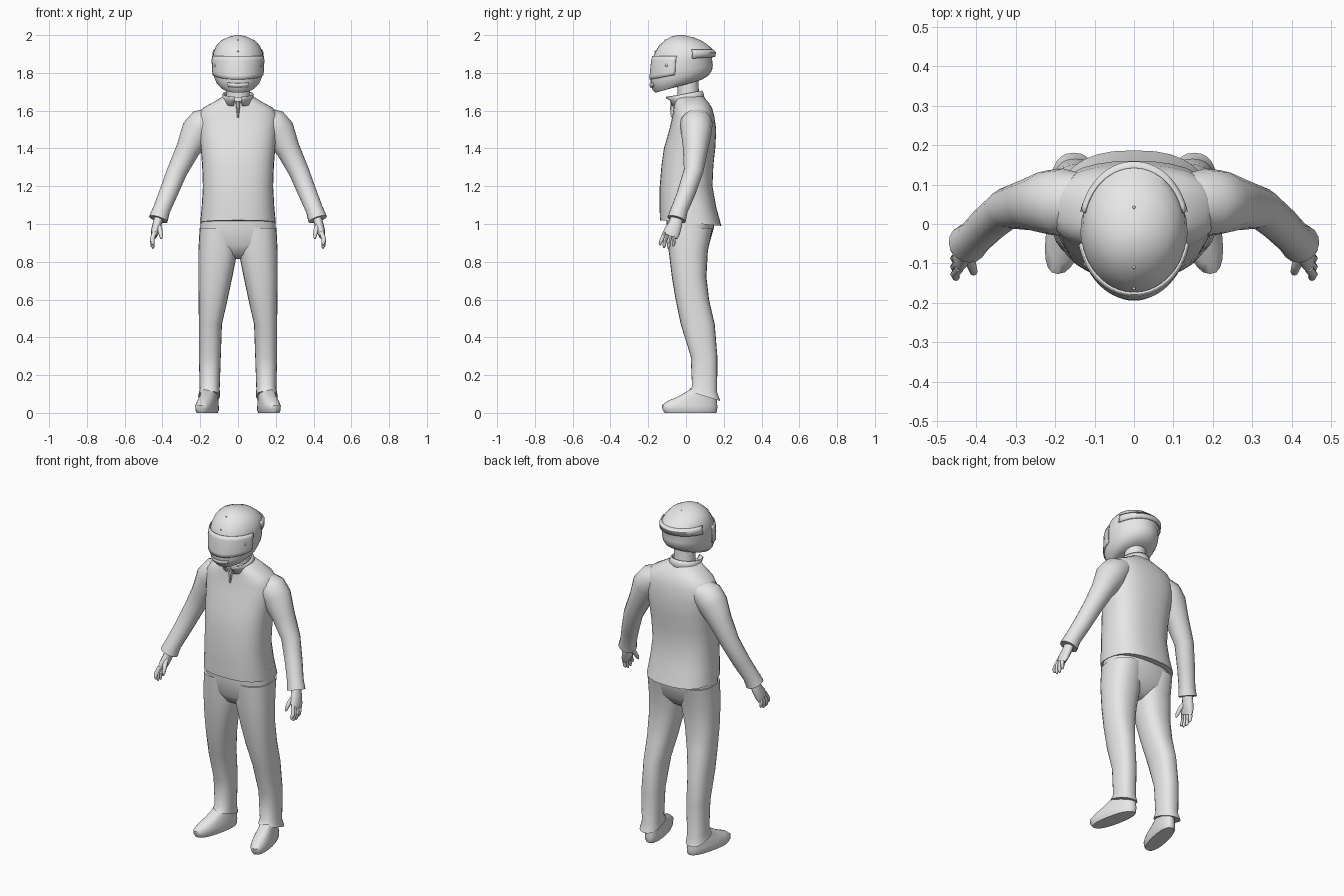
import bpy, bmesh, math
from mathutils import Vector

if "Cube" in bpy.data.objects:
    bpy.data.objects.remove(bpy.data.objects["Cube"], do_unlink=True)

grey = bpy.data.materials.new("plain grey")
grey.use_nodes = True
grey.diffuse_color = (0.8, 0.8, 0.8, 1)
grey.node_tree.nodes["Principled BSDF"].inputs["Base Color"].default_value = (0.8, 0.8, 0.8, 1)


def finish(name, rings, closed=True, caps=True, thick=0, angle=40):
    """Skin a list of point rings into a smooth object."""
    bm = bmesh.new()
    vs = [[bm.verts.new(p) for p in ring] for ring in rings]
    n = len(vs[0])
    for a, b in zip(vs, vs[1:]):
        for i in range(n if closed else n - 1):
            j = (i + 1) % n
            bm.faces.new((a[i], a[j], b[j], b[i]))
    if closed and caps:
        bm.faces.new(vs[0])
        bm.faces.new(vs[-1])
    bmesh.ops.recalc_face_normals(bm, faces=bm.faces)
    me = bpy.data.meshes.new(name)
    bm.to_mesh(me)
    bm.free()
    me.materials.append(grey)
    ob = bpy.data.objects.new(name, me)
    bpy.context.collection.objects.link(ob)
    if thick:
        mod = ob.modifiers.new("thickness", "SOLIDIFY")
        mod.thickness = thick
        mod.offset = 0
    bpy.ops.object.select_all(action="DESELECT")
    bpy.context.view_layer.objects.active = ob
    ob.select_set(True)
    bpy.ops.object.shade_smooth_by_angle(angle=math.radians(angle))
    return ob


def power(v, e):
    return math.copysign(abs(v) ** e, v)


def loft(name, rows, e=1.0, arc=None, side=1, skew=0, n=24, **kw):
    """Rows: centre x, half width, front y, back y, front z, back z."""
    rings = []
    for cx, w, yf, yb, zf, zb in rows:
        ring = []
        for i in range(n):
            a = math.tau * i / n if arc is None else math.radians(arc[0] + (arc[1] - arc[0]) * i / (n - 1))
            s, c = power(math.sin(a), e), power(math.cos(a), e)
            y = (yf + yb) / 2 - (yb - yf) / 2 * c
            z = zf + (zb - zf) * (1 - c) / 2
            ring.append((side * (cx + w * s + skew * y), y, z))
        rings.append(ring)
    return finish(name, rings, closed=arc is None, **kw)


def tube(name, path, side=1, n=16, angle=50):
    """Path: x, y, z, radius across, radius along y."""
    pts = [Vector(p[:3]) for p in path]
    rings = []
    for i, p in enumerate(path):
        t = (pts[min(i + 1, len(pts) - 1)] - pts[max(i - 1, 0)]).normalized()
        u = Vector((0, 1, 0))
        u = (u - t * u.dot(t)).normalized()
        v = t.cross(u)
        ring = []
        for k in range(n):
            a = math.tau * k / n
            q = pts[i] + v * p[3] * math.cos(a) + u * p[4] * math.sin(a)
            ring.append((side * q.x, q.y, q.z))
        rings.append(ring)
    return finish(name, rings, angle=angle)


def dot(name, loc, r):
    tube(name, [(loc[0], loc[1], loc[2] + r * math.cos(a), r * math.sin(a) + 1e-4, r * math.sin(a) + 1e-4)
                for a in (0, .5, 1, 1.57, 2.1, 2.6, math.pi)], n=8)


# Jacket body, with a dropped back hem
loft("jacket_body", [
    (0, .200, -.138, .187, 1.02, .99),
    (0, .192, -.140, .160, 1.10, 1.09),
    (0, .186, -.139, .140, 1.20, 1.20),
    (0, .190, -.130, .145, 1.31, 1.31),
    (0, .197, -.117, .155, 1.40, 1.40),
    (0, .208, -.088, .160, 1.50, 1.50),
    (0, .212, -.072, .150, 1.57, 1.57),
    (0, .185, -.066, .138, 1.615, 1.615),
    (0, .130, -.062, .118, 1.645, 1.645),
    (0, .085, -.058, .092, 1.67, 1.675)], e=.8, n=32)

# Collar standing open at the front, and its short zip
loft("collar", [
    (0, .090, -.075, .098, 1.625, 1.655),
    (0, .080, -.085, .090, 1.655, 1.690),
    (0, .078, -.108, .084, 1.670, 1.705)], arc=(14, 346), thick=.008)
loft("zip", [
    (0, .004, -.080, -.066, 1.565, 1.565),
    (0, .009, -.084, -.055, 1.61, 1.61),
    (0, .013, -.082, -.045, 1.65, 1.65)], n=8)

# Neck
loft("neck", [
    (0, .066, -.045, .078, 1.62, 1.64),
    (0, .060, -.045, .068, 1.70, 1.70),
    (0, .060, -.050, .065, 1.79, 1.79)])

# Trouser seat
loft("trouser_seat", [
    (0, .195, -.105, .150, 1.06, 1.06),
    (0, .200, -.103, .148, .98, .98),
    (0, .200, -.090, .122, .89, .89),
    (0, .150, -.060, .085, .84, .84),
    (0, .060, -.020, .050, .815, .815)], e=.8)

for side, tag in ((1, "left"), (-1, "right")):
    # Trouser leg with a flared, sloping hem
    loft(tag + "_trouser_leg", [
        (.103, .100, -.098, .142, .98, .98),
        (.106, .104, -.092, .116, .86, .86),
        (.120, .090, -.075, .108, .72, .72),
        (.132, .077, -.055, .122, .60, .60),
        (.146, .061, -.028, .152, .47, .47),
        (.149, .058, .025, .166, .30, .30),
        (.150, .053, .032, .165, .14, .11),
        (.153, .058, .012, .181, .115, .063)], e=.85, side=side)
    # Shoe, toe turned out
    loft(tag + "_shoe", [
        (.168, .046, -.112, .160, 0, 0),
        (.168, .052, -.125, .165, .018, .012),
        (.168, .052, -.127, .166, .040, .035),
        (.166, .047, -.100, .163, .062, .070),
        (.166, .042, -.045, .158, .085, .100),
        (.166, .038, .025, .155, .125, .130)], e=.85, side=side, skew=-.2)
    # Sleeve
    tube(tag + "_sleeve", [
        (.140, .055, 1.560, .060, .075),
        (.180, .055, 1.535, .083, .086),
        (.215, .055, 1.490, .087, .082),
        (.265, .050, 1.395, .064, .066),
        (.322, .040, 1.280, .054, .052),
        (.370, .000, 1.160, .049, .048),
        (.405, -.035, 1.075, .046, .045),
        (.422, -.050, 1.025, .051, .050)], side=side)
    # Hand: palm, fingers and thumb
    tube(tag + "_palm", [
        (.415, -.045, 1.050, .025, .032),
        (.428, -.056, 1.000, .024, .036),
        (.440, -.074, .960, .022, .044),
        (.446, -.084, .935, .016, .042)], side=side, n=12)
    for k, (y0, y1, z1) in enumerate(((-.112, -.136, .888), (-.094, -.116, .873),
                                      (-.075, -.092, .870), (-.057, -.066, .882))):
        tube(f"{tag}_finger_{k + 1}", [
            (.443, y0, .955, .012, .010),
            (.455, (y0 + y1) / 2 - .004, .918, .012, .010),
            (.452, y1, z1 + .012, .010, .009),
            (.448, y1 - .001, z1, .004, .004)], side=side, n=8)
    tube(tag + "_thumb", [
        (.425, -.070, 1.000, .014, .014),
        (.413, -.103, .968, .013, .013),
        (.407, -.122, .935, .010, .010),
        (.406, -.127, .922, .004, .004)], side=side, n=8)
    # Visor pivot
    dot(tag + "_visor_pivot", (side * .119, -.102, 1.84), .009)

# Helmet shell
loft("helmet_shell", [
    (0, .070, -.145, .040, 1.700, 1.750),
    (0, .092, -.162, .085, 1.695, 1.765),
    (0, .114, -.180, .118, 1.715, 1.785),
    (0, .127, -.188, .138, 1.745, 1.815),
    (0, .133, -.187, .142, 1.780, 1.840),
    (0, .136, -.178, .138, 1.870, 1.875),
    (0, .130, -.164, .152, 1.910, 1.912),
    (0, .116, -.142, .125, 1.945, 1.940),
    (0, .090, -.110, .088, 1.974, 1.968),
    (0, .052, -.076, .045, 1.993, 1.986),
    (0, .015, -.040, -.010, 2.000, 2.000)], n=32)

# Visor plate wrapping the front
loft("visor", [
    (0, .135, -.191, .142, 1.765, 1.825),
    (0, .137, -.190, .145, 1.785, 1.840),
    (0, .140, -.182, .141, 1.865, 1.872),
    (0, .137, -.176, .145, 1.890, 1.890)], arc=(-78, 78), thick=.006)

# Overhanging lip around the back of the helmet
loft("helmet_rear_lip", [
    (0, .130, -.165, .142, 1.925, 1.922),
    (0, .136, -.168, .156, 1.905, 1.908),
    (0, .138, -.172, .151, 1.860, 1.885)], arc=(105, 255), thick=.007)

# Chin vent strip and small shell studs
loft("chin_vent", [
    (0, .105, -.187, .118, 1.722, 1.780),
    (0, .120, -.192, .135, 1.745, 1.812)], arc=(-28, 28), thick=.006)
for k, loc in enumerate(((0, -.110, 1.974), (0, .042, 1.986), (0, -.164, 1.915))):
    dot(f"helmet_stud_{k + 1}", loc, .004)
